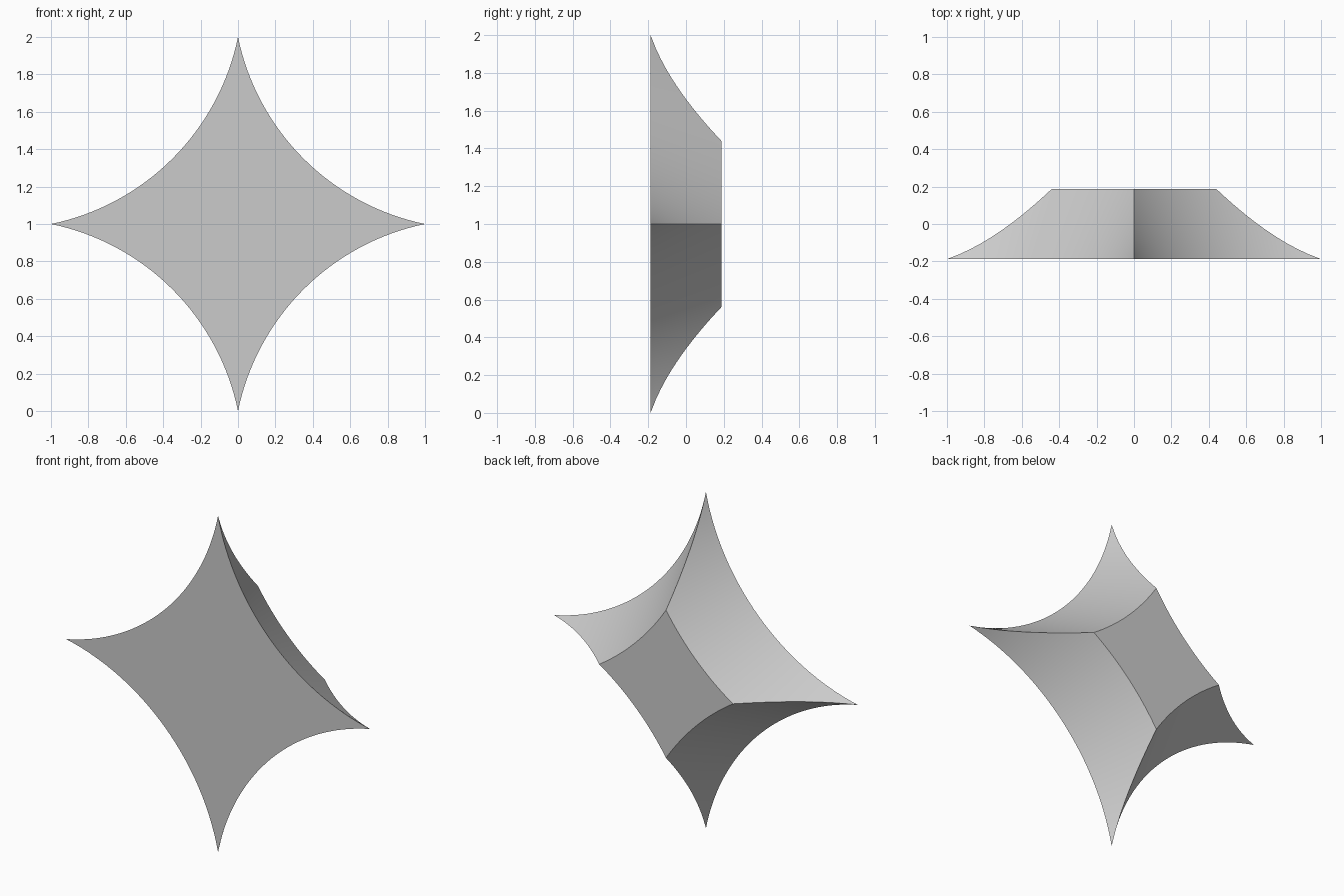
import bpy, bmesh
from math import asin, cos, sin, pi, sqrt, radians, tan

cube = bpy.data.objects.get("Cube")
if cube:
    bpy.data.objects.remove(cube)

CENTER = 1.258      # arc centres sit at (+-CENTER, +-CENTER) around the middle
DEPTH = 0.375
DRAFT = tan(radians(30))
ARC_STEPS = 32
LEVELS = 14


def star_outline(radius):
    """Four concave arcs meeting at four tips, counter-clockwise."""
    tip = CENTER - sqrt(radius ** 2 - CENTER ** 2)
    half = asin(tip / sqrt(2) / radius)
    points = []
    for quarter in range(4):
        turn = quarter * pi / 2
        for i in range(ARC_STEPS):
            a = 1.25 * pi + half * (1 - 2 * i / ARC_STEPS)
            u, v = CENTER + radius * cos(a), CENTER + radius * sin(a)
            points.append((u * cos(turn) - v * sin(turn),
                           u * sin(turn) + v * cos(turn)))
    return points


# Tapered star: each arc is offset inward steadily from front to back
front_radius = sqrt((CENTER - 1) ** 2 + CENTER ** 2)
bm = bmesh.new()
rings = []
for level in range(LEVELS + 1):
    d = DEPTH * level / LEVELS
    outline = star_outline(front_radius + d * DRAFT)
    rings.append([bm.verts.new((x, d - DEPTH / 2, z + 1)) for x, z in outline])

count = len(rings[0])
for lower, upper in zip(rings, rings[1:]):
    for i in range(count):
        j = (i + 1) % count
        bm.faces.new((lower[i], lower[j], upper[j], upper[i]))

# Flat front and back caps
bm.faces.new(rings[0])
bm.faces.new(rings[-1])
bmesh.ops.recalc_face_normals(bm, faces=bm.faces)

mesh = bpy.data.meshes.new("tapered_star")
bm.to_mesh(mesh)
bm.free()
star = bpy.data.objects.new("tapered_star", mesh)
bpy.context.collection.objects.link(star)

# Plain grey material
grey = bpy.data.materials.new("light_grey")
grey.use_nodes = True
color = (0.6, 0.6, 0.6, 1)
grey.diffuse_color = color
grey.node_tree.nodes["Principled BSDF"].inputs["Base Color"].default_value = color
mesh.materials.append(grey)

# Smooth concave walls with crisp ridges
bpy.ops.object.select_all(action="DESELECT")
star.select_set(True)
bpy.context.view_layer.objects.active = star
bpy.ops.object.shade_smooth_by_angle(angle=radians(25))
